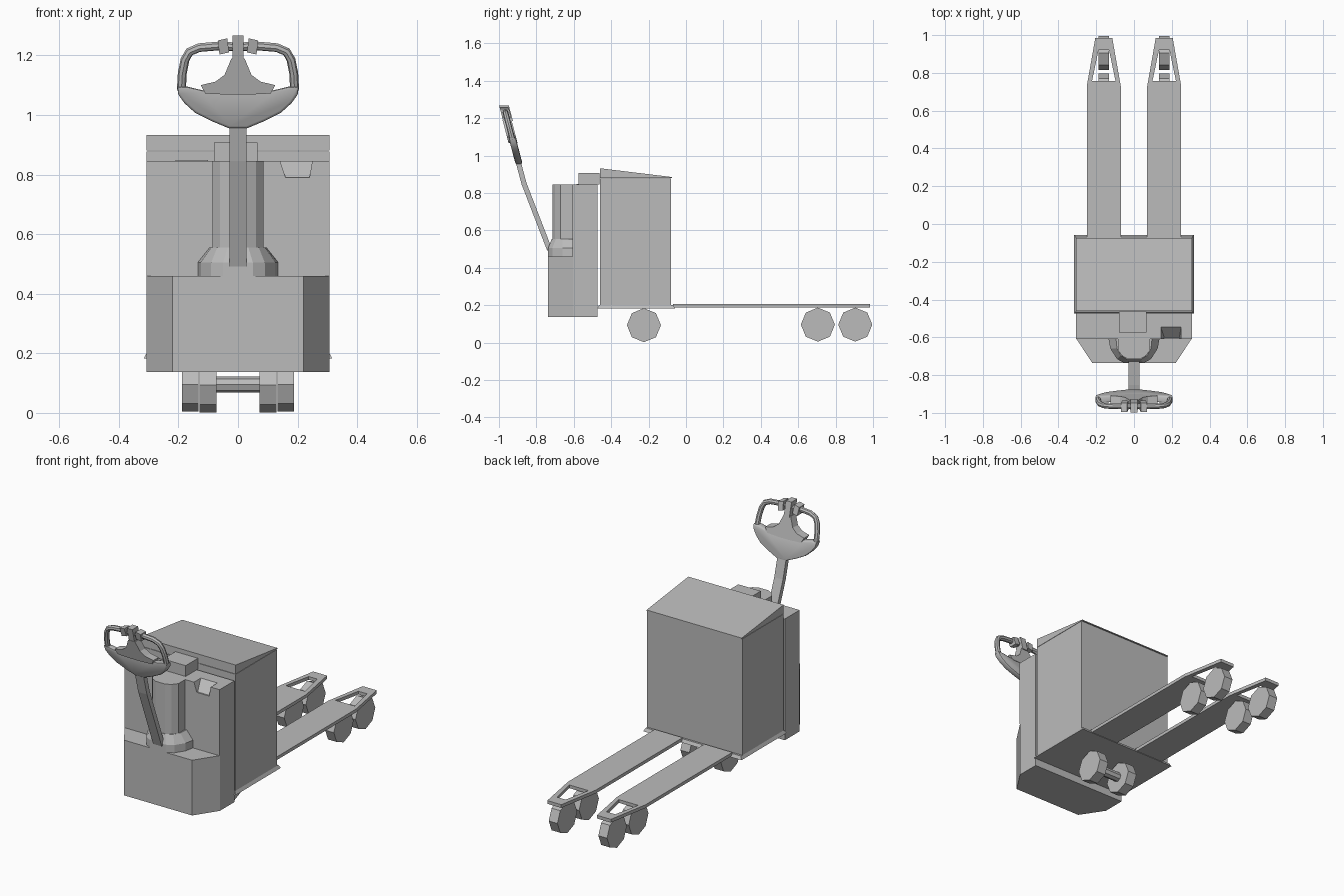
import bpy, bmesh, math
from mathutils import Vector

if "Cube" in bpy.data.objects:
    bpy.data.objects.remove(bpy.data.objects["Cube"])

GREY = (0.5, 0.5, 0.5, 1.0)
grey = bpy.data.materials.new("plain grey")
grey.use_nodes = True
grey.diffuse_color = GREY
grey.node_tree.nodes["Principled BSDF"].inputs["Base Color"].default_value = GREY


def finish(name, bm, smooth=None):
    bmesh.ops.recalc_face_normals(bm, faces=bm.faces)
    mesh = bpy.data.meshes.new(name)
    bm.to_mesh(mesh)
    bm.free()
    mesh.materials.append(grey)
    obj = bpy.data.objects.new(name, mesh)
    bpy.context.collection.objects.link(obj)
    if smooth:
        bpy.ops.object.select_all(action='DESELECT')
        obj.select_set(True)
        bpy.context.view_layer.objects.active = obj
        bpy.ops.object.shade_smooth_by_angle(angle=math.radians(smooth))
    return obj


def loft(name, rings, smooth=None):
    """Closed solid through equal-length rings of 3D points."""
    bm = bmesh.new()
    rows = [[bm.verts.new(p) for p in ring] for ring in rings]
    for a, b in zip(rows, rows[1:]):
        for i in range(len(a)):
            j = (i + 1) % len(a)
            bm.faces.new((a[i], a[j], b[j], b[i]))
    bm.faces.new(rows[0])
    bm.faces.new(rows[-1])
    return finish(name, bm, smooth)


def slab(name, outline, z0, z1):
    return loft(name, [[(x, y, z) for x, y in outline] for z in (z0, z1)])


def side_prism(name, profile, x0, x1):
    return loft(name, [[(x, y, z) for y, z in profile] for x in (x0, x1)])


def box(name, x0, x1, y0, y1, z0, z1):
    return slab(name, [(x0, y0), (x1, y0), (x1, y1), (x0, y1)], z0, z1)


def mirrored(half):
    return half + [(-x, y) for x, y in reversed(half)]


def rect(x0, x1, y0, y1, z):
    return [(x0, y0, z), (x1, y0, z), (x1, y1, z), (x0, y1, z)]


def cut(target, cutter):
    mod = target.modifiers.new("cut", 'BOOLEAN')
    mod.object = cutter
    mod.solver = 'EXACT'
    bpy.context.view_layer.objects.active = target
    with bpy.context.temp_override(object=target, active_object=target):
        bpy.ops.object.modifier_apply(modifier=mod.name)
    bpy.data.objects.remove(cutter)


def wheel(name, x0, x1, y, z, r, n=8):
    ring = [(y + r * math.cos(i * math.tau / n), z + r * math.sin(i * math.tau / n))
            for i in range(n)]
    return side_prism(name, ring, x0, x1)


# Tilted plane of the steering handle: front-view x, z plus depth d
def tilt(x, z, d=0.0):
    return Vector((x, -0.895 - 0.26 * (z - 0.96) + d, z))


def plate(name, outline, d0, d1, inset=0.0, smooth=None):
    """Plate in the handle plane, with bevelled rims when inset is given."""
    bm = bmesh.new()
    rows = [[bm.verts.new(tilt(x, z, d)) for x, z in outline] for d in (d0, d1)]
    n = len(outline)
    for i in range(n):
        j = (i + 1) % n
        bm.faces.new((rows[0][i], rows[0][j], rows[1][j], rows[1][i]))
    caps = [bm.faces.new(row) for row in rows]
    if inset:
        bmesh.ops.recalc_face_normals(bm, faces=bm.faces)
        rim = [e for f in caps for e in f.edges]
        bmesh.ops.bevel(bm, geom=rim, offset=inset, segments=2, profile=0.5,
                        affect='EDGES', clamp_overlap=True)
    return finish(name, bm, smooth)


def tube(name, path, radius, n=8, smooth=40):
    """Tube along handle-plane points."""
    pts = [tilt(x, z) for x, z in path]
    normal = Vector((0, 1, 0.26)).normalized()
    rings = []
    for i, p in enumerate(pts):
        way = (pts[min(i + 1, len(pts) - 1)] - pts[max(i - 1, 0)]).normalized()
        across = way.cross(normal).normalized()
        rings.append([p + radius * (math.cos(k * math.tau / n) * across
                                    + math.sin(k * math.tau / n) * normal)
                      for k in range(n)])
    return loft(name, rings, smooth)


# Battery body, sloped lid and flared floor plate
box("body", -0.307, 0.307, -0.46, -0.08, 0.2, 0.878)
side_prism("lid", [(-0.46, 0.88), (-0.075, 0.88), (-0.075, 0.885), (-0.46, 0.932)],
           -0.307, 0.307)
loft("floor_plate", [rect(-0.317, 0.317, -0.475, -0.058, 0.182),
                     rect(-0.307, 0.307, -0.465, -0.068, 0.2)])

# Front housing, with a tapered notch in its upper edge
housing = box("front_housing", -0.307, 0.307, -0.608, -0.472, 0.46, 0.845)
cut(housing, loft("notch_cutter", [rect(0.16, 0.24, -0.66, -0.6, 0.79),
                                   rect(0.14, 0.25, -0.66, -0.54, 0.85)]))
slab("drive_skirt", mirrored([(0.307, -0.472), (0.307, -0.605), (0.22, -0.737)]),
     0.138, 0.46)
box("connector_box", -0.08, 0.065, -0.575, -0.462, 0.845, 0.908)
box("top_panel", -0.21, -0.1, -0.585, -0.49, 0.845, 0.849)

# Mast column and its flared foot
slab("mast_column", mirrored([(0.085, -0.608), (0.085, -0.63), (0.085, -0.67),
                              (0.06, -0.7), (0.03, -0.715)]), 0.54, 0.845)
foot = mirrored([(0.135, -0.608), (0.125, -0.66), (0.09, -0.715), (0.05, -0.737)])
collar = mirrored([(0.095, -0.608), (0.09, -0.66), (0.07, -0.695), (0.035, -0.718)])
loft("mast_foot", [[(x, y, 0.46) for x, y in foot], [(x, y, 0.505) for x, y in foot],
                   [(x, y, 0.555) for x, y in collar]])

# Forks, each with a tapered slot, plus their wheels
for side, s in (("left", 1), ("right", -1)):
    c = 0.16 * s
    fork = slab(side + "_fork", [(c + x, y) for x, y in mirrored(
        [(0.09, -0.07), (0.09, 0.73), (0.045, 0.985)])], 0.187, 0.206)
    cut(fork, slab(side + "_slot_cutter", [(c + x, y) for x, y in mirrored(
        [(0.062, 0.758), (0.028, 0.92)])], 0.15, 0.25))
    for label, y in (("inner", 0.705), ("outer", 0.905)):
        wheel(f"{side}_{label}_fork_wheel", c - 0.028, c + 0.028, y, 0.096, 0.091)
    wheel(side + "_drive_wheel", 0.072 * s, 0.13 * s, -0.225, 0.093, 0.091)
wheel("drive_axle", -0.075, 0.075, -0.225, 0.095, 0.027)

# Tiller arm, bent twice and narrowing at the top
arm = [(-0.728, 0.495, 0.028), (-0.865, 0.85, 0.028), (-0.897, 0.97, 0.028),
       (-0.93, 1.09, 0.027), (-0.956, 1.19, 0.015)]
loft("tiller_arm", [[(-w, y - 0.014, z - 0.004), (w, y - 0.014, z - 0.004),
                     (w, y + 0.012, z + 0.004), (-w, y + 0.012, z + 0.004)]
                    for y, z, w in arm])

# Handle bowl, star-shaped control panel and top knob
plate("handle_bowl", mirrored([(0.205, 1.095), (0.2, 1.068), (0.18, 1.04), (0.145, 1.008),
                               (0.09, 0.98), (0.03, 0.955)][::-1]
                              + [(0.17, 1.095), (0.12, 1.083), (0.06, 1.08)]),
      -0.018, 0.02, 0.008, 40)
plate("control_panel", mirrored([(0.022, 1.19), (0.045, 1.135), (0.075, 1.112),
                                 (0.125, 1.1), (0.11, 1.072), (0.03, 1.068)]),
      -0.026, 0.022)
plate("top_knob", mirrored([(0.018, 1.185), (0.018, 1.267)]), -0.024, 0.028)

# Looped hand grips with clamp blocks
for side, s in (("left", 1), ("right", -1)):
    loop = [(0.0, 1.228), (0.06, 1.232), (0.13, 1.226), (0.163, 1.212), (0.178, 1.185),
            (0.187, 1.14), (0.19, 1.085)]
    tube(side + "_grip", [(s * x, z) for x, z in loop], 0.015)
    block = [(0.03, 1.21), (0.062, 1.203), (0.068, 1.25), (0.036, 1.257)]
    plate(side + "_clamp", [(s * x, z) for x, z in block], -0.024, 0.024)
